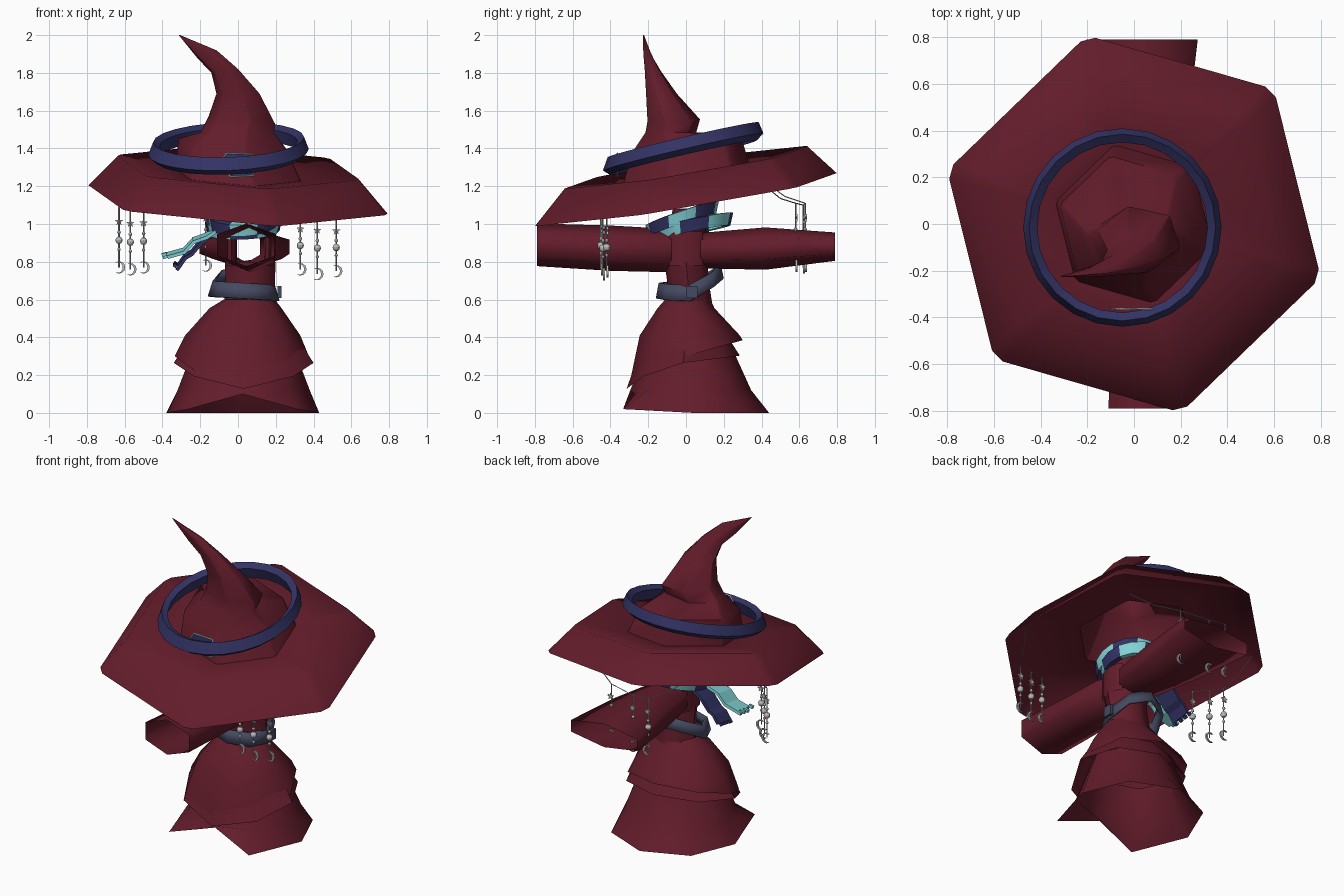
import bpy, bmesh, math
from mathutils import Vector, Matrix

cube = bpy.data.objects.get("Cube")
if cube:
    bpy.data.objects.remove(cube)


def material(name, rgb):
    m = bpy.data.materials.new(name)
    m.use_nodes = True
    m.diffuse_color = (*rgb, 1)
    m.node_tree.nodes["Principled BSDF"].inputs["Base Color"].default_value = (*rgb, 1)
    return m


MAROON = material("maroon cloth", (0.125, 0.012, 0.024))
NAVY = material("navy", (0.033, 0.033, 0.13))
CYAN = material("pale cyan", (0.23, 0.66, 0.69))
SLATE = material("slate leather", (0.06, 0.068, 0.12))
SILVER = material("silver", (0.5, 0.5, 0.5))


def finish(name, bm, mats, angle=35, thick=0):
    bmesh.ops.recalc_face_normals(bm, faces=bm.faces)
    me = bpy.data.meshes.new(name)
    bm.to_mesh(me)
    bm.free()
    for m in mats:
        me.materials.append(m)
    ob = bpy.data.objects.new(name, me)
    bpy.context.collection.objects.link(ob)
    bpy.ops.object.select_all(action="DESELECT")
    bpy.context.view_layer.objects.active = ob
    ob.select_set(True)
    if angle:
        bpy.ops.object.shade_smooth_by_angle(angle=math.radians(angle))
    if thick:
        mod = ob.modifiers.new("thickness", "SOLIDIFY")
        mod.thickness = thick
    return ob


def loft(name, rings, mats, wrap=False, rule=None, angle=35, thick=0):
    """Skin equal-length closed rings; wrap joins the last ring to the first."""
    bm = bmesh.new()
    vs = [[bm.verts.new(p) for p in r] for r in rings]
    if wrap:
        vs.append(vs[0])
    n = len(vs[0])
    for a, b in zip(vs, vs[1:]):
        for i in range(n):
            j = (i + 1) % n
            f = bm.faces.new((a[i], a[j], b[j], b[i]))
            if rule:
                f.material_index = rule(i)
    return finish(name, bm, mats, angle, thick)


def ring(cx, cy, rx, ry, z, n=8):
    """Horizontal ellipse; z is a number or a function of x and y."""
    pts = []
    for i in range(n):
        a = math.tau * i / n
        x, y = cx + rx * math.cos(a), cy + ry * math.sin(a)
        pts.append(Vector((x, y, z(x, y) if callable(z) else z)))
    return pts


# Hat: chamfered hexagon brim and a bent, pinched crown in one skin
corners = [Vector((math.cos(a), math.sin(a))) for a in
           (math.radians(-16 + 60 * i) for i in range(6))]
outline = []
for i, c in enumerate(corners):
    outline += [c.lerp(corners[i - 1], 0.045), c.lerp(corners[(i + 1) % 6], 0.045)]


def brim_ring(r, up, dx=0):
    return [Vector((p.x * r + dx, p.y * r, 1.13 - 0.055 * p.x * r + 0.163 * p.y * r + up))
            for p in outline]


def crown_ring(cx, cy, rx, ry, z, tilt=0):
    return [Vector((cx + p.x * rx, cy + p.y * ry, z + p.x * tilt)) for p in outline]


loft("hat", [
    brim_ring(0.833, 0), brim_ring(0.67, 0.17), brim_ring(0.35, 0.13),
    brim_ring(0.3, 0.295, -0.03),
    crown_ring(-0.005, -0.08, 0.205, 0.14, 1.485),
    crown_ring(0.02, -0.065, 0.185, 0.145, 1.55, -0.02),
    crown_ring(0.0, -0.13, 0.12, 0.085, 1.69),
    crown_ring(-0.07, -0.175, 0.075, 0.045, 1.81, 0.01),
    crown_ring(-0.165, -0.205, 0.055, 0.022, 1.9, 0.02),
    crown_ring(-0.31, -0.225, 0.004, 0.003, 2.0),
], [MAROON], angle=60)


def band(name, cx, cy, z, profile, tx, ty, n, mats, rule=None):
    """Tilted hoop from a cross-section of radius and height pairs."""
    rings = [ring(cx, cy, r, r, lambda x, y, h=h: z + h + tx * (x - cx) + ty * (y - cy), n)
             for r, h in profile]
    return loft(name, rings, mats, wrap=True, rule=rule, angle=30)


# Hoop round the crown
band("hat_hoop", -0.05, -0.015, 1.4,
     [(0.425, -0.018), (0.4, 0.046), (0.365, 0.025), (0.39, -0.048)],
     0.035, 0.232, 24, [NAVY])

# Badge plate on the front of the hat, with a silver edge
badge = [(-0.1, 1.32), (-0.06, 1.375), (0.07, 1.37), (0.09, 1.33), (0.08, 1.255), (-0.04, 1.25)]


def tube(name, pts, radius, mat, cyclic=False):
    cu = bpy.data.curves.new(name, "CURVE")
    cu.dimensions = "3D"
    cu.bevel_depth = radius
    cu.bevel_resolution = 0
    sp = cu.splines.new("POLY")
    sp.points.add(len(pts) - 1)
    for p, q in zip(sp.points, pts):
        p.co = (*q, 1)
    sp.use_cyclic_u = cyclic
    cu.materials.append(mat)
    bpy.context.collection.objects.link(bpy.data.objects.new(name, cu))


bm = bmesh.new()
bm.faces.new([bm.verts.new((x, -0.36, z)) for x, z in badge])
finish("hat_badge", bm, [NAVY], 0, 0.004)
tube("badge_edge", [(x, -0.364, z) for x, z in badge], 0.005, SILVER, True)

# Sleeves: one open six-sided tube running front to back, pinched in the middle
sections = [(-0.79, 0.045, 0.89, 0.155, 0.113), (-0.4, 0.05, 0.872, 0.14, 0.12),
            (-0.1, 0.062, 0.86, 0.132, 0.115), (0.0, 0.045, 0.88, 0.072, 0.085),
            (0.1, 0.062, 0.86, 0.132, 0.095),
            (0.42, 0.05, 0.87, 0.18, 0.112), (0.79, 0.035, 0.88, 0.238, 0.075)]
loft("sleeves", [[Vector((cx + rx / 0.866 * math.sin(math.tau * i / 6), y,
                          cz + rz * math.cos(math.tau * i / 6))) for i in range(6)]
                 for y, cx, cz, rx, rz in sections], [MAROON], angle=85)

# Torso and neck
loft("torso", [ring(0.06, 0.02, 0.135, 0.12, 0.57), ring(0.065, 0.01, 0.13, 0.11, 0.7),
               ring(0.065, 0.0, 0.135, 0.115, 0.8)], [MAROON], angle=50)
loft("neck", [ring(0.065, 0.0, 0.12, 0.1, 0.93), ring(0.05, 0.02, 0.11, 0.09, 1.08)],
     [MAROON], angle=50)
# Shoulder sides joining torso and neck
for side, x in (("left", 0.165), ("right", -0.035)):
    loft(f"{side}_shoulder", [ring(x, 0, 0.03, 0.09, 0.78), ring(x, 0, 0.03, 0.09, 0.96)],
         [MAROON], angle=50)


# Skirt tiers, each hem dipping at the front and rising at the back
def hem(side, front, back):
    return lambda x, y: side - front * (y / 0.3) ** 2 if y < 0 else side + back * y / 0.3


loft("upper_skirt", [
    ring(0.06, 0.01, 0.135, 0.12, 0.6), ring(0.04, 0.0, 0.19, 0.15, 0.555),
    ring(0.025, 0.02, 0.305, 0.265, 0.41),
    ring(0.02, 0.0, 0.355, 0.3, hem(0.3, 0.15, 0.085))], [MAROON], angle=50)
loft("middle_skirt", [
    ring(0.03, 0.0, 0.27, 0.21, 0.42),
    ring(0.03, -0.015, 0.37, 0.3, hem(0.265, 0.125, 0.04))], [MAROON], angle=50)

# Lower skirt, with a lifted notch where the front panels meet
bottom = ring(0.025, 0.04, 0.405, 0.4, 0)
for p in bottom:
    if p.y < -0.3:
        p.y, p.z = -0.27, 0.1
    elif p.y < -0.1:
        p.y -= 0.09
        p.z = 0.02
loft("lower_skirt", [
    ring(0.03, 0.02, 0.27, 0.23, 0.33), ring(0.03, 0.025, 0.35, 0.32, 0.12), bottom],
    [MAROON], angle=50)


# Belt, rising at the back, with a buckle
def belt_z(base):
    return lambda x, y: base + max(0, y - 0.05) * 0.7 - 0.06 * x


loft("belt", [ring(0.03, 0.02, 0.19, 0.18, belt_z(0.608)),
              ring(0.03, 0.02, 0.165, 0.165, belt_z(0.69))], [SLATE], angle=30, thick=0.015)


def box(name, loc, size, mat):
    bm = bmesh.new()
    bmesh.ops.create_cube(bm, size=1)
    bmesh.ops.transform(bm, matrix=Matrix.Translation(loc) @ Matrix.Diagonal((*size, 1)),
                        verts=bm.verts)
    return finish(name, bm, [mat], 0)


box("belt_buckle", (0.22, 0.03, 0.64), (0.02, 0.06, 0.065), SLATE)

# Scarf: two striped loops and two fringed tails
loop = [(0.0, -0.035), (0.015, 0.03), (-0.025, 0.035), (-0.035, -0.03)]
for name, r, cx, cy, z, ty, shift in (("scarf_lower_loop", 0.19, 0.03, 0.045, 0.99, 0.2, 1),
                                      ("scarf_upper_loop", 0.18, 0.03, -0.02, 1.03, 0.34, 3)):
    band(name, cx, cy, z, [(r + dr, h) for dr, h in loop], 0.05, ty, 16, [NAVY, CYAN],
         lambda i, s=shift: (i + s) // 2 % 2)


def scarf_tail(name, path, y, width, mat):
    """Ribbon whose width runs front to back, tilted a little, with a cut fringe."""
    bm = bmesh.new()
    tilt = 0.15
    rows = [[bm.verts.new((x, y + s * width / 2, z + s * tilt * width / 2)) for s in (-1, 1)]
            for x, z in path]
    for a, b in zip(rows, rows[1:]):
        bm.faces.new((a[0], a[1], b[1], b[0]))
    (x0, z0), (x1, z1) = path[-2:]
    dx, dz = (x1 - x0) * 0.3, (z1 - z0) * 0.3
    step = width / 7
    for k in range(0, 7, 2):
        ya = (k - 3.5) * step
        yb = ya + step
        bm.faces.new([bm.verts.new((x, y + v, z + tilt * v)) for x, v, z in (
            (x1, ya, z1), (x1, yb, z1), (x1 + dx, yb, z1 + dz), (x1 + dx, ya, z1 + dz))])
    finish(name, bm, [mat], 0, 0.018)


scarf_tail("scarf_tail_cyan", [(-0.1, 0.99), (-0.17, 0.945), (-0.24, 0.92), (-0.29, 0.865),
                               (-0.375, 0.842)], -0.055, 0.13, CYAN)
scarf_tail("scarf_tail_navy", [(-0.11, 0.98), (-0.2, 0.915), (-0.25, 0.855), (-0.285, 0.835),
                               (-0.32, 0.785)], 0.055, 0.13, NAVY)


# Hanging charms: a string with a star, a bead and a crescent
def charm(name, x, y, top, low):
    bm = bmesh.new()
    length = top - low
    bmesh.ops.create_cone(bm, segments=4, radius1=0.004, radius2=0.004, depth=length,
                          matrix=Matrix.Translation((x, y, (top + low) / 2)))
    for z, r in ((low + length * 0.45, 0.02), (low + length * 0.58, 0.01),
                 (low + length * 0.3, 0.009)):
        bmesh.ops.create_uvsphere(bm, u_segments=10, v_segments=6, radius=r,
                                  matrix=Matrix.Translation((x, y, z)))
    star, moon = [], []
    for i in range(10):
        a, r = math.tau * i / 10, 0.01 if i % 2 else 0.023
        star.append((x + r * math.sin(a), y, low + length * 0.76 + r * math.cos(a)))
    for i in range(9):
        a = math.radians(-125 + 250 * i / 8)
        moon.append((x + 0.033 * math.cos(a), 0.033 * math.sin(a)))
    for i in range(7, 0, -1):
        a = math.radians(-110 + 220 * i / 8)
        moon.append((x - 0.004 + 0.024 * math.cos(a), 0.028 * math.sin(a)))
    for pts in (star, [(u, y, low + v) for u, v in moon]):
        f = bm.faces.new([bm.verts.new(p) for p in pts])
        out = bmesh.ops.extrude_face_region(bm, geom=[f])["geom"]
        bmesh.ops.translate(bm, vec=(0, 0.011, 0),
                            verts=[v for v in out if isinstance(v, bmesh.types.BMVert)])
    finish(name, bm, [SILVER], 30)


groups = {
    "right": [(-0.63, 0.07, 1.09, 0.77), (-0.57, 0.01, 1.08, 0.76), (-0.5, -0.06, 1.08, 0.77)],
    "left": [(0.33, -0.45, 1.04, 0.76), (0.42, -0.44, 1.04, 0.735), (0.52, -0.42, 1.03, 0.75)],
    "back": [(-0.17, 0.63, 1.11, 0.78), (-0.055, 0.62, 1.1, 0.77), (0.13, 0.58, 1.11, 0.78)],
}
ends = {"right": [(-0.7, 0.25, 1.26), (-0.5, -0.4, 1.13)],
        "left": [(0.2, -0.55, 1.1), (0.66, -0.2, 1.12)],
        "back": [(-0.34, 0.42, 1.22), (0.39, 0.42, 1.2)]}
for side, strands in groups.items():
    for i, s in enumerate(strands):
        charm(f"{side}_charm_{i + 1}", *s)
    tops = [Vector(s[:3]) for s in strands]
    a, b = (Vector(p) for p in ends[side])
    sag = Vector((0, 0, -0.02))
    tube(f"{side}_chain", [a, a.lerp(tops[0], 0.5) + sag, *tops,
                           b.lerp(tops[-1], 0.5) + sag, b], 0.003, SILVER)
